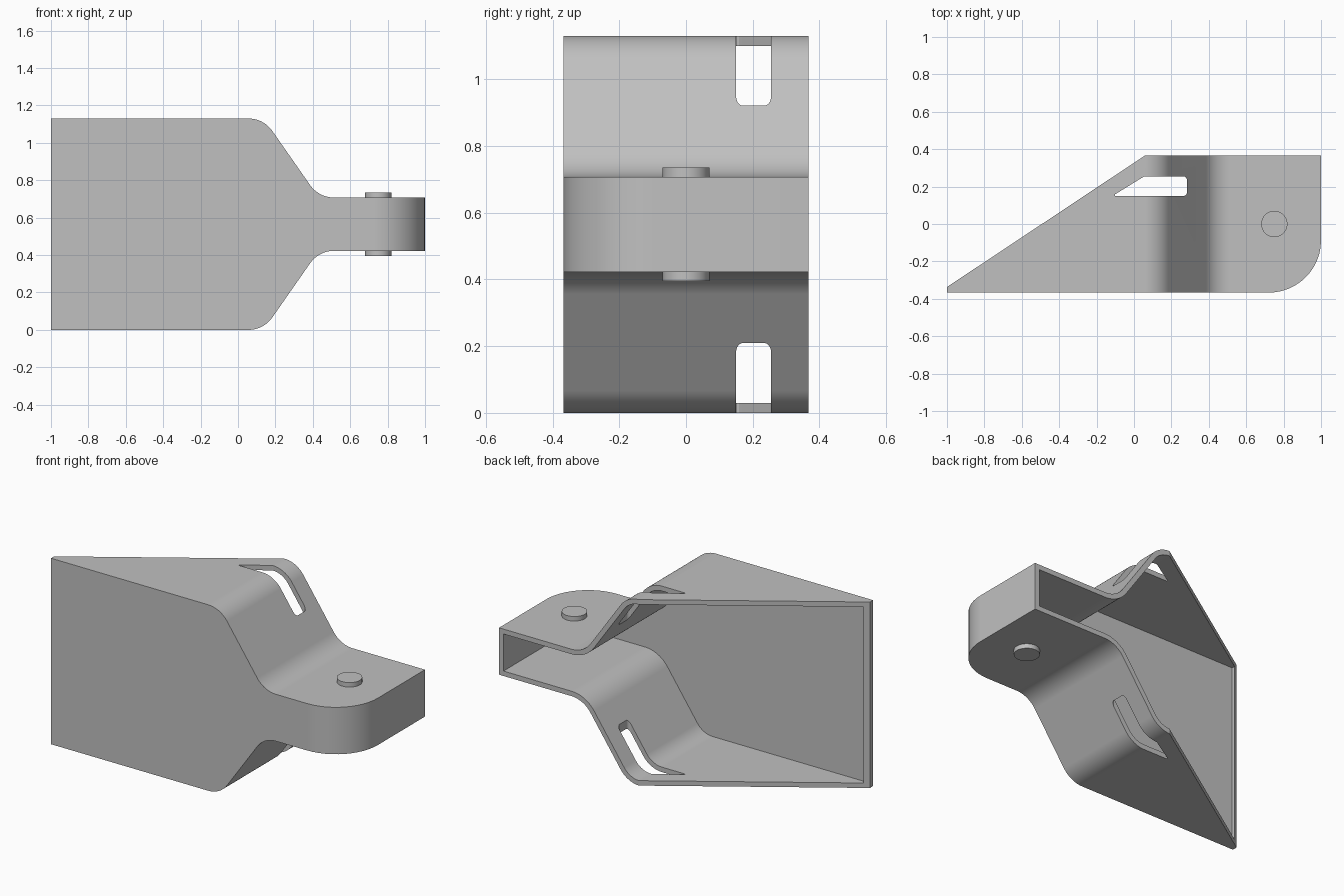
import bpy, bmesh, math
from mathutils import Vector

cube = bpy.data.objects.get("Cube")
if cube:
    bpy.data.objects.remove(cube)

WALL = 0.03          # sheet thickness
MID = 0.565          # height of the mirror plane
DEPTH = 0.367        # half depth
BEND = 0.155         # outer bend radius
CORNER = 0.28        # plan corner radius

grey = bpy.data.materials.new("plain grey")
grey.use_nodes = True
colour = (0.53, 0.53, 0.53, 1)
grey.diffuse_color = colour
grey.node_tree.nodes["Principled BSDF"].inputs["Base Color"].default_value = colour


def fillet(corners, steps=12):
    """Round the corners (x, y, radius) of a closed outline."""
    out = []
    for i, (x, y, r) in enumerate(corners):
        p = Vector((x, y))
        if r == 0:
            out.append(p)
            continue
        u = (Vector(corners[i - 1][:2]) - p).normalized()
        v = (Vector(corners[(i + 1) % len(corners)][:2]) - p).normalized()
        half = u.angle(v) / 2
        centre = p + (u + v).normalized() * (r / math.sin(half))
        start = p + u * (r / math.tan(half)) - centre
        end = p + v * (r / math.tan(half)) - centre
        sweep = start.angle(end)
        for k in range(steps + 1):
            a = sweep * k / steps
            out.append(centre + (start * math.sin(sweep - a) + end * math.sin(a)) / math.sin(sweep))
    return out


def prism(name, outline, place, direction):
    """Extrude a 2D outline, placed in space by a function."""
    bm = bmesh.new()
    face = bm.faces.new([bm.verts.new(place(p)) for p in outline])
    grown = bmesh.ops.extrude_face_region(bm, geom=[face])["geom"]
    bmesh.ops.translate(bm, vec=direction, verts=[g for g in grown if isinstance(g, bmesh.types.BMVert)])
    bmesh.ops.recalc_face_normals(bm, faces=bm.faces)
    mesh = bpy.data.meshes.new(name)
    bm.to_mesh(mesh)
    bm.free()
    mesh.materials.append(grey)
    obj = bpy.data.objects.new(name, mesh)
    bpy.context.collection.objects.link(obj)
    return obj


def combine(obj, tool, operation):
    """Apply a boolean and discard the tool."""
    mod = obj.modifiers.new("cut", 'BOOLEAN')
    mod.operation, mod.object, mod.solver = operation, tool, 'EXACT'
    bpy.context.view_layer.objects.active = obj
    bpy.ops.object.modifier_apply(modifier=mod.name)
    bpy.data.objects.remove(tool)


def side_prism(name, inset):
    """Tall body stepping down to the arm, mirrored about mid height."""
    tall, low, x1, x2 = 0.565, 0.1425, 0.137, 0.432
    shift = inset * math.tan(math.atan2(tall - low, x2 - x1) / 2)
    top = [(-1.2, tall - inset, 0), (x1 - shift, tall - inset, BEND - inset),
           (x2 - shift, low - inset, BEND + inset), (1.2, low - inset, 0)]
    outline = fillet(top + [(x, -z, r) for x, z, r in reversed(top)])
    return prism(name, outline, lambda p: (p.x, -1.5, p.y + MID), (0, 3, 0))


def plan_prism(name, corners):
    return prism(name, fillet(corners), lambda p: (p.x, p.y, -0.5), (0, 0, 2.2))


# Outer body
shell = side_prism("bracket_shell", 0)
combine(shell, plan_prism("plan", [
    (-1, -DEPTH, 0), (1, -DEPTH, CORNER), (1, DEPTH, 0),
    (0.06, DEPTH, 0), (-1, -DEPTH + WALL, 0)]), 'INTERSECT')

# Cavity open to the back and the slanted edge
cavity = side_prism("cavity", WALL)
combine(cavity, plan_prism("cavity_plan", [
    (-1 + WALL, -DEPTH + WALL, 0), (1 - WALL, -DEPTH + WALL, CORNER - WALL),
    (1 - WALL, 1, 0), (-1 + WALL, 1, 0)]), 'INTERSECT')
combine(shell, cavity, 'DIFFERENCE')

# Slot through the upper and lower sheets
combine(shell, plan_prism("slot", [
    (-0.115, 0.15, 0.005), (0.283, 0.15, 0.02), (0.283, 0.255, 0.02),
    (0.055, 0.255, 0.02)]), 'DIFFERENCE')

# Pin heads above and below the arm
parts = [shell]
for name, z in (("upper_pin_head", 0.715), ("lower_pin_head", 0.415)):
    bpy.ops.mesh.primitive_cylinder_add(vertices=48, radius=0.07, depth=0.04, location=(0.75, 0, z))
    head = bpy.context.object
    head.name = name
    head.data.materials.append(grey)
    parts.append(head)

# Smooth bends, crisp edges
for obj in parts:
    bpy.ops.object.select_all(action='DESELECT')
    obj.select_set(True)
    bpy.context.view_layer.objects.active = obj
    bpy.ops.object.shade_smooth_by_angle(angle=math.radians(25))
    weighted = obj.modifiers.new("weighted_normals", 'WEIGHTED_NORMAL')
    weighted.keep_sharp = True
